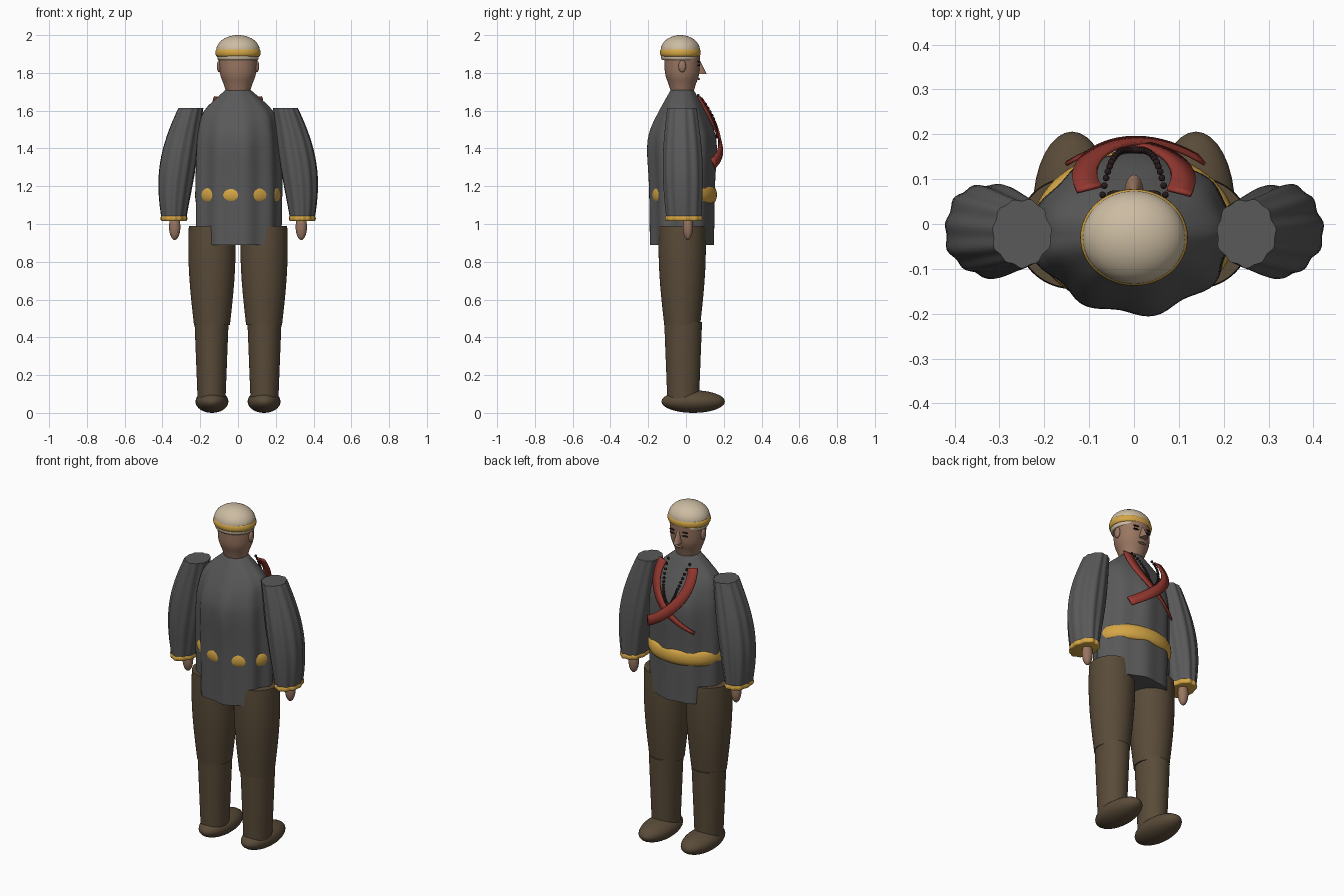
import bpy, bmesh, math
from mathutils import Vector

cube = bpy.data.objects.get("Cube")
if cube:
    bpy.data.objects.remove(cube, do_unlink=True)


def material(name, red, green, blue):
    colour = (red, green, blue, 1)
    result = bpy.data.materials.new(name)
    result.use_nodes = True
    result.diffuse_color = colour
    result.node_tree.nodes["Principled BSDF"].inputs["Base Color"].default_value = colour
    return result


GREY = material("charcoal cloth", 0.1, 0.1, 0.1)
BROWN = material("brown leather", 0.1, 0.07, 0.04)
GOLD = material("gold", 0.66, 0.38, 0.06)
CREAM = material("cream felt", 0.6, 0.5, 0.36)
RED = material("red ribbon", 0.3, 0.04, 0.03)
SKIN = material("skin", 0.32, 0.18, 0.12)
DARK = material("dark brown", 0.02, 0.01, 0.01)


def finish(name, bm, mat):
    bmesh.ops.recalc_face_normals(bm, faces=bm.faces)
    mesh = bpy.data.meshes.new(name)
    bm.to_mesh(mesh)
    bm.free()
    mesh.materials.append(mat)
    part = bpy.data.objects.new(name, mesh)
    bpy.context.scene.collection.objects.link(part)
    bpy.ops.object.select_all(action='DESELECT')
    bpy.context.view_layer.objects.active = part
    part.select_set(True)
    bpy.ops.object.shade_smooth_by_angle(angle=math.radians(50))
    return part


def fractions(count):
    return [step / count for step in range(count + 1)]


def smooth_path(points, steps=5):
    """Catmull-Rom interpolation through tuples of any length."""
    padded = [points[0], *points, points[-1]]
    path = []
    for start in range(len(points) - 1):
        for t in fractions(steps)[:-1]:
            path.append([b + t * ((c - a) + t * ((2*a - 5*b + 4*c - d)
                                                 + t * (3*b - a - 3*c + d))) / 2
                         for a, b, c, d in zip(*padded[start:start + 4])])
    return path + [points[-1]]


def no_fold(angle, height):
    return 0


def loft(name, rings, mat, fold=no_fold, segments=72):
    """Capped stack of ellipses: height, centre x, centre y, radius x, radius y."""
    bm = bmesh.new()
    loops = []
    for z, cx, cy, rx, ry in rings:
        loop = []
        for part in fractions(segments)[:-1]:
            angle = math.tau * part
            swell = 1 + fold(angle, z)
            loop.append(bm.verts.new((cx + rx * swell * math.sin(angle),
                                      cy - ry * swell * math.cos(angle), z)))
        loops.append(loop)
    for low, high in zip(loops, loops[1:]):
        for i in range(segments):
            bm.faces.new((low[i - 1], low[i], high[i], high[i - 1]))
    bm.faces.new(loops[0])
    bm.faces.new(loops[-1])
    return finish(name, bm, mat)


def band(name, z, half, cx, cy, rx, ry, mat, fold=no_fold):
    """Rounded hoop around an ellipse."""
    rings = []
    for t in fractions(8):
        angle = math.pi * (t - 0.5)
        inset = half * (1 - math.cos(angle)) / 2
        rings.append((z + half * math.sin(angle), cx, cy, rx - inset, ry - inset))
    return loft(name, rings, mat, fold)


def ball(name, location, size, mat, segments=24):
    bm = bmesh.new()
    bmesh.ops.create_uvsphere(bm, u_segments=segments, v_segments=segments // 2, radius=1)
    bmesh.ops.scale(bm, vec=size, verts=bm.verts)
    bmesh.ops.translate(bm, vec=location, verts=bm.verts)
    return finish(name, bm, mat)


# Tunic with vertical folds that fade towards the collar and the chest
def tunic_fold(angle, height):
    fade = min(1, max(0.3, 4 - 2.4 * height + 0.3))
    front = 0.6 if math.cos(angle) < 0 else 1
    return 0.01 * math.sin(4 * angle + 1) - 0.04 * fade * front * math.cos(9 * (angle + 0.16))


tunic_profile = [(0.89, 0.22, 0.165), (1.2, 0.225, 0.17), (1.4, 0.22, 0.18),
                 (1.5, 0.21, 0.165), (1.6, 0.18, 0.12), (1.71, 0.066, 0.06)]
loft("tunic", [(z, 0, -0.02, rx, ry) for z, rx, ry in smooth_path(tunic_profile)],
     GREY, tunic_fold, segments=90)

# Belt, half buried in the folds at the back
band("belt", 1.155, 0.045, 0, -0.013, 0.228, 0.177, GOLD)


# Limbs, built once per side
def sleeve_fold(angle, height):
    return (3 * math.cos(11 * angle) + 2 * math.sin(5 * angle + 1)) / 90


def sleeve_ring(t, side):
    bulge = math.sin(math.pi * t)
    return (1.03 + 0.585 * t, side * (0.34 - 0.09 * t * t), -0.01 - 0.01 * t,
            0.065 + 0.03 * bulge, 0.09 - 0.015 * t + 0.02 * bulge)


def trouser_ring(t, side):
    radius = 0.095 + 0.03 * math.sin(2 * t)
    return (0.465 + 0.525 * t, side * 0.138, -0.02, radius, radius)


def boot_ring(t, side):
    radius = 0.073 + 0.017 * t
    return (0.05 + 0.43 * t, side * 0.14, -0.015, radius, radius + 0.01)


for side, label in ((1, "left_"), (-1, "right_")):
    for part, ring, mat, fold in (("sleeve", sleeve_ring, GREY, sleeve_fold),
                                  ("trouser_leg", trouser_ring, BROWN, no_fold),
                                  ("boot_shaft", boot_ring, BROWN, no_fold)):
        loft(label + part, [ring(t, side) for t in fractions(16)], mat, fold)
    band(label + "cuff", 1.03, 0.014, side * 0.34, -0.01, 0.07, 0.096, GOLD, sleeve_fold)
    ball(label + "hand", (side * 0.335, 0.01, 0.985), (0.03, 0.027, 0.07), SKIN)
    ball(label + "foot", (side * 0.138, 0.038, 0.06), (0.087, 0.168, 0.06), BROWN, 32)
    ball(label + "ear", (side * 0.1, -0.02, 1.835), (0.012, 0.02, 0.032), SKIN)
    for part, z in (("eye", 1.84), ("brow", 1.86)):
        ball(label + part, (side * 0.04, 0.067, z), (0.02, 0.008, 0.004), DARK)

# Head, with neck, chin and nose
head_profile = [(1.69, 0.06), (1.74, 0.076), (1.8, 0.096), (1.9, 0.1)]
loft("head", [(z, 0, -0.02, r, r * 0.95) for z, r in smooth_path(head_profile)], SKIN)
loft("nose", [(1.795 + 0.07 * t, 0, 0.065, 0.022 - 0.014 * t, 0.045 - 0.035 * t)
              for t in fractions(5)], SKIN, segments=20)
ball("mouth", (0, 0.067, 1.768), (0.026, 0.008, 0.005), SKIN)

# Domed cap with a rolled band
ball("cap", (0, -0.03, 1.92), (0.115, 0.104, 0.08), CREAM, 48)
band("cap_rim", 1.885, 0.018, 0, -0.03, 0.11, 0.102, CREAM)
band("cap_band", 1.907, 0.02, 0, -0.03, 0.12, 0.108, GOLD)


# Ribbons that run from the shoulders and cross on the chest
def ribbon_point(t, side, lift):
    x = side * (0.1 + 0.12 * t - 0.37 * t * t)
    return Vector((x, 0.18 + lift - 0.09 * (1 - t) ** 3 - 2 * x * x, 1.67 - 0.35 * t))


def ribbon(name, side, lift, taper):
    bm = bmesh.new()
    rows = []
    for t in fractions(30):
        centre = ribbon_point(t, side, lift)
        tangent = ribbon_point(t + 0.01, side, lift) - centre
        across = tangent.cross(Vector((2 * centre.x, 1, 0.3))).normalized()
        across *= 0.028 - taper * t * t
        rows.append([bm.verts.new(centre + across), bm.verts.new(centre - across)])
    for upper, lower in zip(rows, rows[1:]):
        bm.faces.new((*upper, *reversed(lower)))
    band_part = finish(name, bm, RED)
    thickness = band_part.modifiers.new("thickness", 'SOLIDIFY')
    thickness.thickness = 0.008
    thickness.offset = 0


ribbon("left_ribbon", 1, 0, taper=0.02)
ribbon("right_ribbon", -1, 0.008, taper=0)

# Bead necklace hanging from the collar
for index, t in enumerate(fractions(36)):
    u = 2 * t - 1
    ball(f"bead_{index}", (0.07 * u, 0.165 - 0.1 * u ** 4, 1.46 + 0.22 * u * u),
         (0.008, 0.008, 0.008), DARK, 10)
